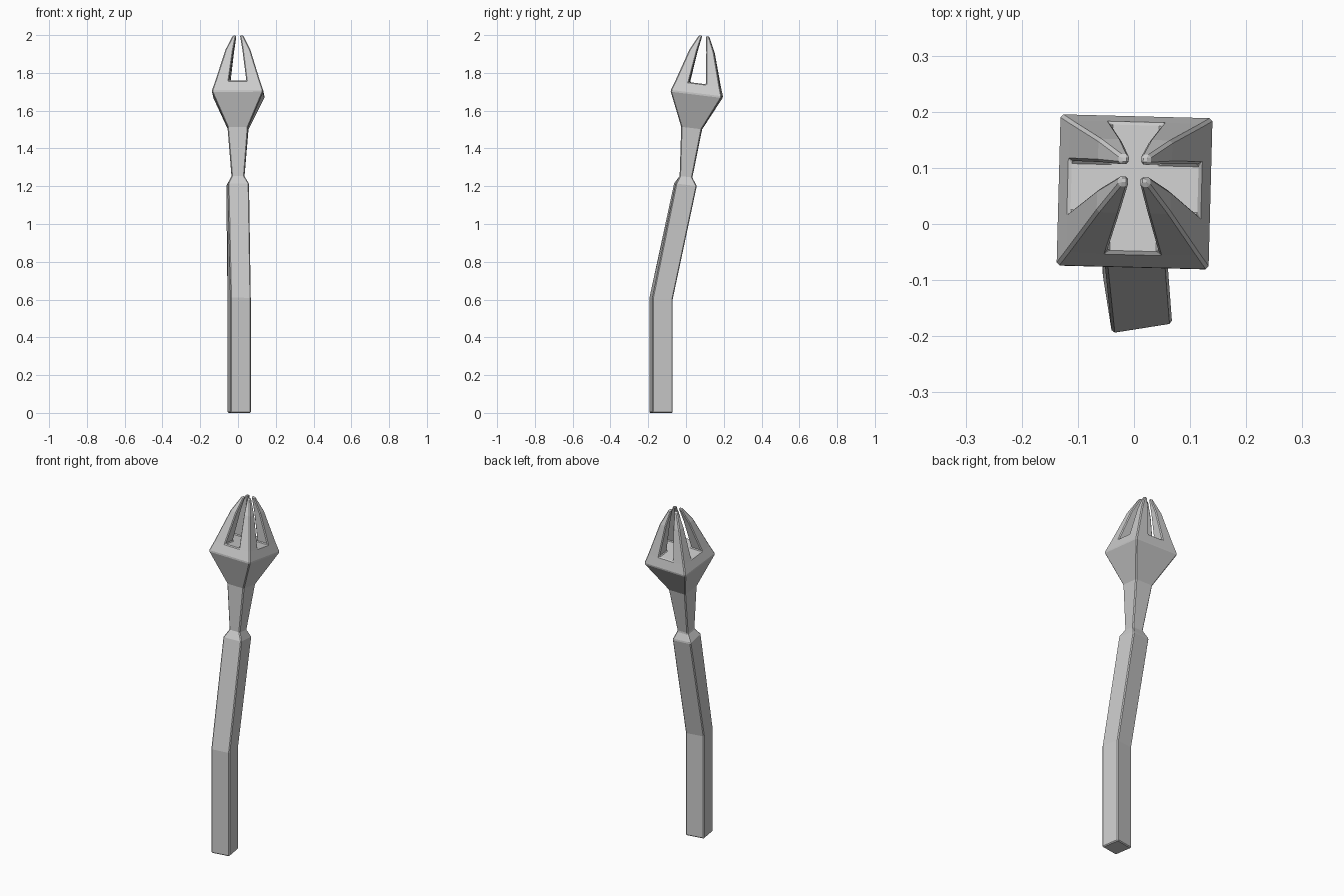
import bpy, bmesh
from math import radians
from mathutils import Vector, Matrix

if "Cube" in bpy.data.objects:
    bpy.data.objects.remove(bpy.data.objects["Cube"])

bm = bmesh.new()


def frame(cx, cy, cz, turn, tilt):
    """Cross-section plane: turned about its axis, then leaned backwards."""
    return (Matrix.Translation((cx, cy, cz))
            @ Matrix.Rotation(radians(-tilt), 4, 'X')
            @ Matrix.Rotation(radians(turn), 4, 'Z'))


def square(h, m):
    return [bm.verts.new(m @ Vector((x * h, y * h, 0)))
            for x, y in ((-1, -1), (1, -1), (1, 1), (-1, 1))]


def bridge(a, b):
    n = len(a)
    for i in range(n):
        j = (i + 1) % n
        bm.faces.new((a[i], a[j], b[j], b[i]))


# Bent grip, waist, neck and flared head: half width, centre, turn, tilt
sections = [
    (0.0545, 0.006, -0.132, 0.000, 9.0, 0),
    (0.0545, 0.006, -0.132, 0.606, 9.0, 4),
    (0.0560, -0.002, -0.003, 1.208, 5.0, 7),
    (0.0340, 0.000, 0.000, 1.250, 0.0, 7),
    (0.0550, 0.000, 0.030, 1.508, -1.0, 7),
    (0.1370, 0.001, 0.057, 1.688, -1.5, 7),
]
rings = [square(s[0], frame(*s[1:])) for s in sections]
bm.faces.new(rings[0][::-1])
for lower, upper in zip(rings, rings[1:]):
    bridge(lower, upper)

# Floor of the head: 3 x 3 cells, the corner cells carry the prongs
h, s = 0.118, 0.046
m = frame(0.001, 0.064, 1.745, -1.5, 7)
steps = (-h, -s, s, h)
g = [[bm.verts.new(m @ Vector((x, y, 0))) for y in steps] for x in steps]
sides = [[g[i][0] for i in range(4)], [g[3][i] for i in range(4)],
         [g[3 - i][3] for i in range(4)], [g[0][3 - i] for i in range(4)]]
wide = rings[-1]
for k, side in enumerate(sides):
    bm.faces.new([wide[k], wide[(k + 1) % 4]] + side[::-1])

# Four curved prongs: outer half width, slot half width, centre
levels = [(0.066, 0.024, 0.085, 1.915), (0.027, 0.010, 0.096, 1.996)]
for i in range(3):
    for j in range(3):
        loop = [g[i][j], g[i + 1][j], g[i + 1][j + 1], g[i][j + 1]]
        if i == 1 or j == 1:
            bm.faces.new(loop)
            continue
        for ho, si, cy, cz in levels:
            m = frame(0.001, cy, cz, -1.5, 7)
            st = (-ho, -si, si, ho)
            nxt = [bm.verts.new(m @ Vector((st[a], st[b], 0)))
                   for a, b in ((i, j), (i + 1, j), (i + 1, j + 1), (i, j + 1))]
            bridge(loop, nxt)
            loop = nxt
        bm.faces.new(loop)

bmesh.ops.recalc_face_normals(bm, faces=bm.faces)
mesh = bpy.data.meshes.new("pronged_staff")
bm.to_mesh(mesh)
bm.free()
staff = bpy.data.objects.new("pronged_staff", mesh)
bpy.context.collection.objects.link(staff)

# Narrow worn chamfer on the sharp edges only
bev = staff.modifiers.new("edge_chamfer", 'BEVEL')
bev.width = 0.005
bev.segments = 1
bev.limit_method = 'ANGLE'
bev.angle_limit = radians(32)
